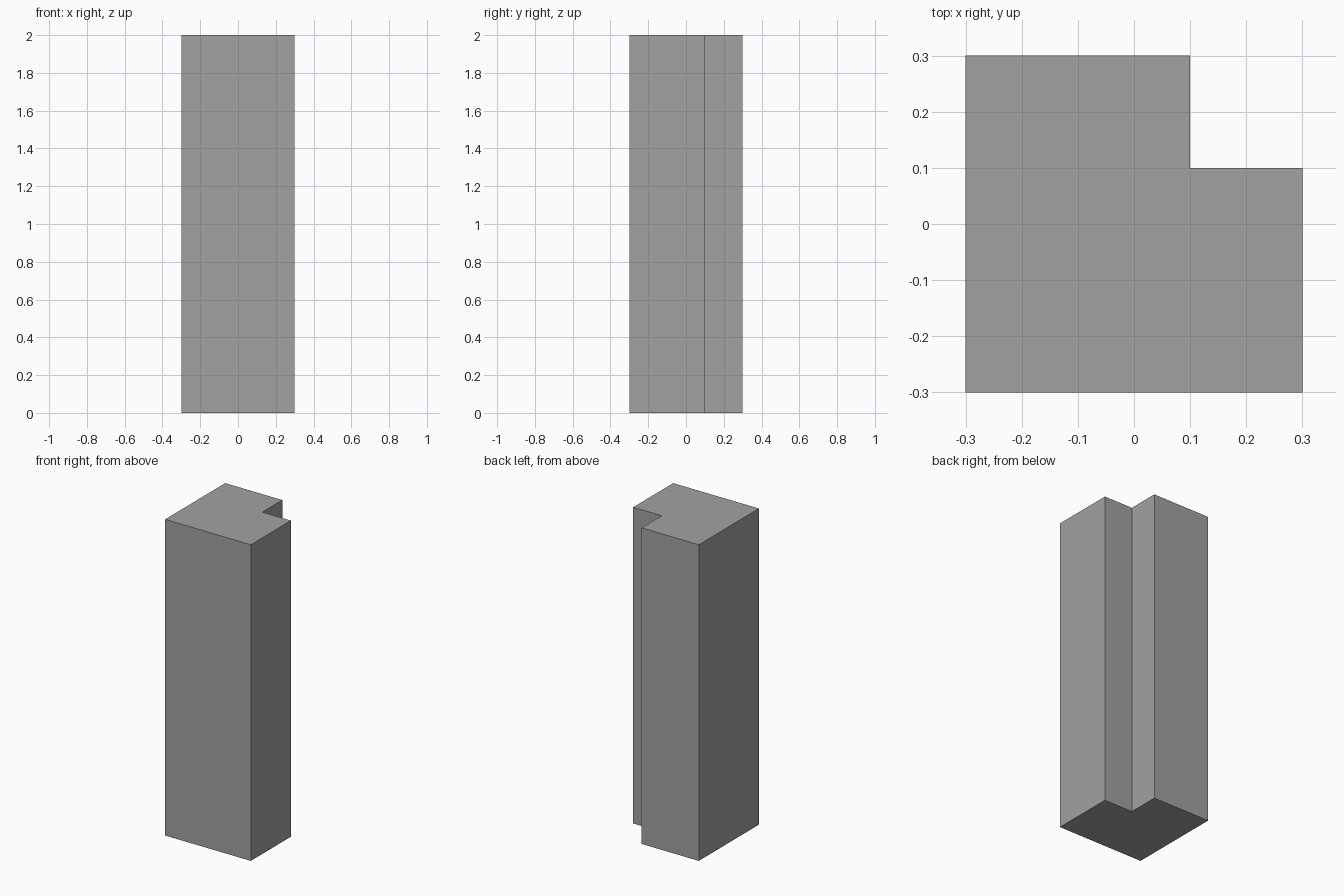
import bpy, bmesh

if "Cube" in bpy.data.objects:
    bpy.data.objects.remove(bpy.data.objects["Cube"])

# Post cross-section: a square with the back right corner notched out
HALF, NOTCH, HEIGHT = 0.3, 0.1, 2.0
profile = [(-HALF, -HALF), (HALF, -HALF), (HALF, NOTCH),
           (NOTCH, NOTCH), (NOTCH, HALF), (-HALF, HALF)]

# Extrude the profile straight up
bm = bmesh.new()
base = bm.faces.new([bm.verts.new((x, y, 0)) for x, y in profile])
result = bmesh.ops.extrude_face_region(bm, geom=[base], use_keep_orig=True)
top = [v for v in result["geom"] if isinstance(v, bmesh.types.BMVert)]
bmesh.ops.translate(bm, verts=top, vec=(0, 0, HEIGHT))
bmesh.ops.recalc_face_normals(bm, faces=bm.faces)

mesh = bpy.data.meshes.new("notched_post")
bm.to_mesh(mesh)
bm.free()
post = bpy.data.objects.new("notched_post", mesh)
bpy.context.collection.objects.link(post)

# Dark grey finish
grey = bpy.data.materials.new("dark_grey")
grey.diffuse_color = (0.36, 0.36, 0.36, 1)
grey.use_nodes = True
grey.node_tree.nodes["Principled BSDF"].inputs["Base Color"].default_value = grey.diffuse_color
mesh.materials.append(grey)
